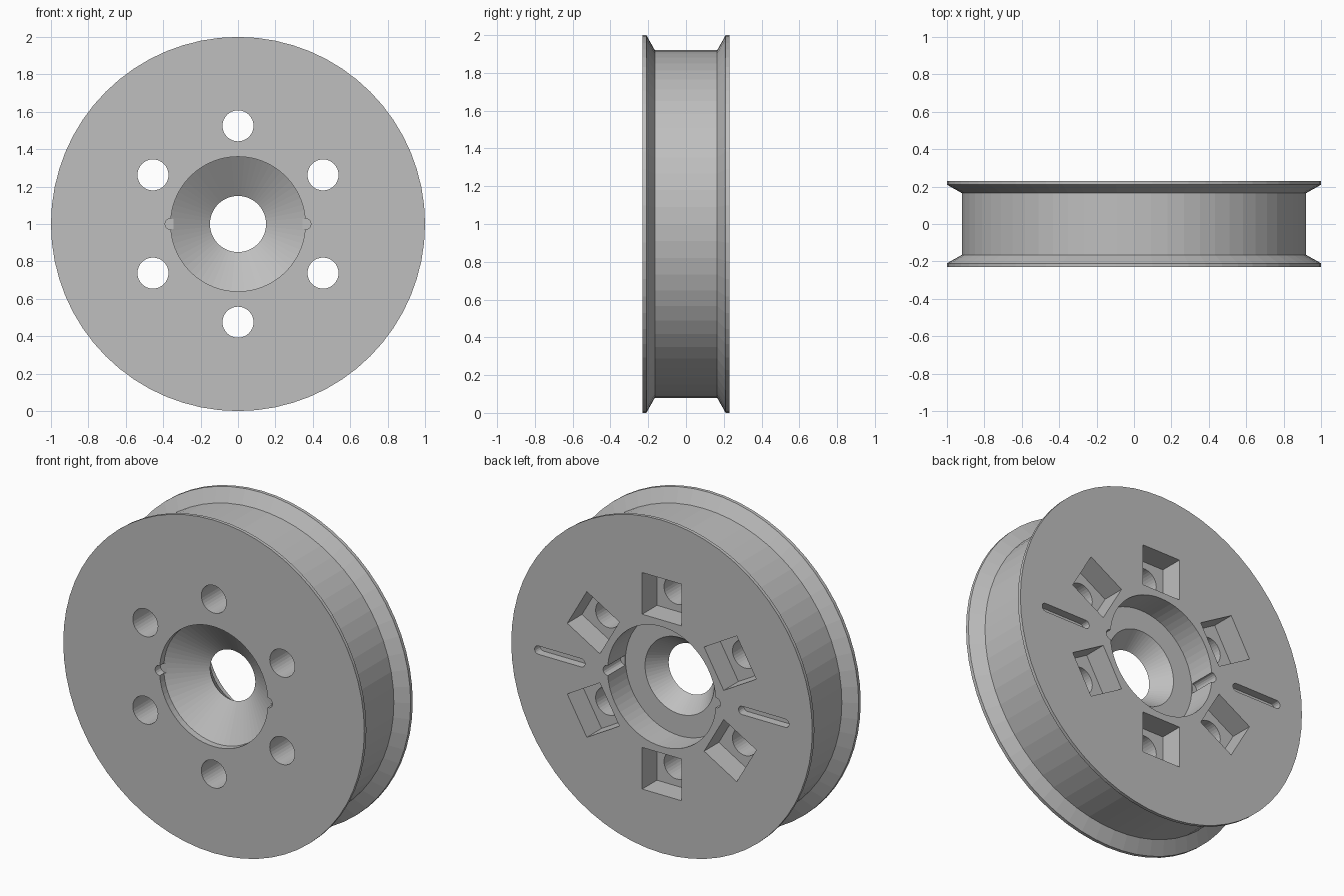
import bpy
import bmesh
from math import radians
from mathutils import Matrix, Vector

if "Cube" in bpy.data.objects:
    bpy.data.objects.remove(bpy.data.objects["Cube"])

CENTRE = Vector((0, 0, 1))
HALF = 0.23          # half the wheel's thickness

grey = bpy.data.materials.new("plain_grey")
grey.use_nodes = True
colour = (0.52, 0.52, 0.52, 1)
grey.diffuse_color = colour
grey.node_tree.nodes["Principled BSDF"].inputs["Base Color"].default_value = colour


def make_object(name, bm):
    bmesh.ops.recalc_face_normals(bm, faces=bm.faces)
    mesh = bpy.data.meshes.new(name)
    bm.to_mesh(mesh)
    bm.free()
    mesh.materials.append(grey)
    obj = bpy.data.objects.new(name, mesh)
    bpy.context.collection.objects.link(obj)
    return obj


def add_cylinder(bm, x, z, radius, y0, y1, sides):
    """Cylinder along y, placed relative to the wheel axis."""
    place = Matrix.Translation(CENTRE + Vector((x, (y0 + y1) / 2, z)))
    bmesh.ops.create_cone(bm, cap_ends=True, segments=sides, radius1=radius,
                          radius2=radius, depth=y1 - y0,
                          matrix=place @ Matrix.Rotation(radians(90), 4, 'X'))


def add_box(bm, x0, x1, y0, y1, z0, z1, angle=0):
    """Box turned about the wheel axis."""
    middle = Vector((x0 + x1, y0 + y1, z0 + z1)) / 2
    size = Matrix.Diagonal((x1 - x0, y1 - y0, z1 - z0, 1))
    turn = Matrix.Rotation(radians(angle), 4, 'Y')
    bmesh.ops.create_cube(bm, size=1, matrix=Matrix.Translation(CENTRE) @ turn
                          @ Matrix.Translation(middle) @ size)


def cut(target, name, bm):
    """Subtract the cutter, then discard it."""
    cutter = make_object(name, bm)
    cutter.hide_render = True
    mod = target.modifiers.new(name, 'BOOLEAN')
    mod.operation = 'DIFFERENCE'
    mod.solver = 'EXACT'
    mod.object = cutter
    bpy.context.view_layer.objects.active = target
    bpy.ops.object.modifier_apply(modifier=mod.name)
    bpy.data.objects.remove(cutter)


# Flanged wheel with a conical hub: radius and depth pairs, revolved about y
profile = [
    (0.36, -HALF), (1.0, -HALF), (1.0, -0.21), (0.92, -0.165),
    (0.92, 0.165), (1.0, 0.21), (1.0, HALF), (0.36, HALF),
    (0.36, 0.06), (0.23, 0.06), (0.15, -0.05), (0.36, -0.19),
]
bm = bmesh.new()
ring = [bm.verts.new((0, y, 1 + r)) for r, y in profile]
edges = [bm.edges.new((ring[i - 1], ring[i])) for i in range(len(ring))]
bmesh.ops.spin(bm, geom=ring + edges, cent=CENTRE, axis=(0, 1, 0),
               angle=radians(360), steps=64)
bmesh.ops.remove_doubles(bm, verts=bm.verts, dist=0.0005)
wheel = make_object("flanged_wheel", bm)

# Six square pockets in the back
bm = bmesh.new()
for i in range(6):
    add_box(bm, -0.13, 0.13, 0.09, 0.3, 0.4, 0.65, i * 60)
cut(wheel, "back_pockets", bm)

# Six round bolt holes from the front into the pockets
bm = bmesh.new()
for i in range(6):
    spot = Matrix.Rotation(radians(i * 60), 3, 'Y') @ Vector((0, 0, 0.525))
    add_cylinder(bm, spot.x, spot.z, 0.083, -0.3, 0.15, 32)
cut(wheel, "bolt_holes", bm)

# Half-round key notches beside the hub, front and back
bm = bmesh.new()
for side in (-1, 1):
    add_cylinder(bm, side * 0.36, 0, 0.03, -0.3, -0.18, 16)
    add_cylinder(bm, side * 0.36, 0, 0.03, 0.065, 0.3, 16)
cut(wheel, "key_notches", bm)

# Shallow round-ended slots in the back: one outline per side, extruded
bm = bmesh.new()
for side in (-1, 1):
    outline = []
    for end, start in ((0.82, 0), (0.535, 180)):
        for k in range(9):
            arm = Matrix.Rotation(radians(start - 90 + k * 22.5), 2) @ Vector((0.025, 0))
            outline.append(bm.verts.new((side * (end + arm.x), 0.18, 1 + arm.y)))
    face = bm.faces.new(outline)
    grown = bmesh.ops.extrude_face_region(bm, geom=[face], use_keep_orig=True)
    moved = [v for v in grown["geom"] if isinstance(v, bmesh.types.BMVert)]
    bmesh.ops.translate(bm, verts=moved, vec=(0, 0.1, 0))
cut(wheel, "back_slots", bm)
